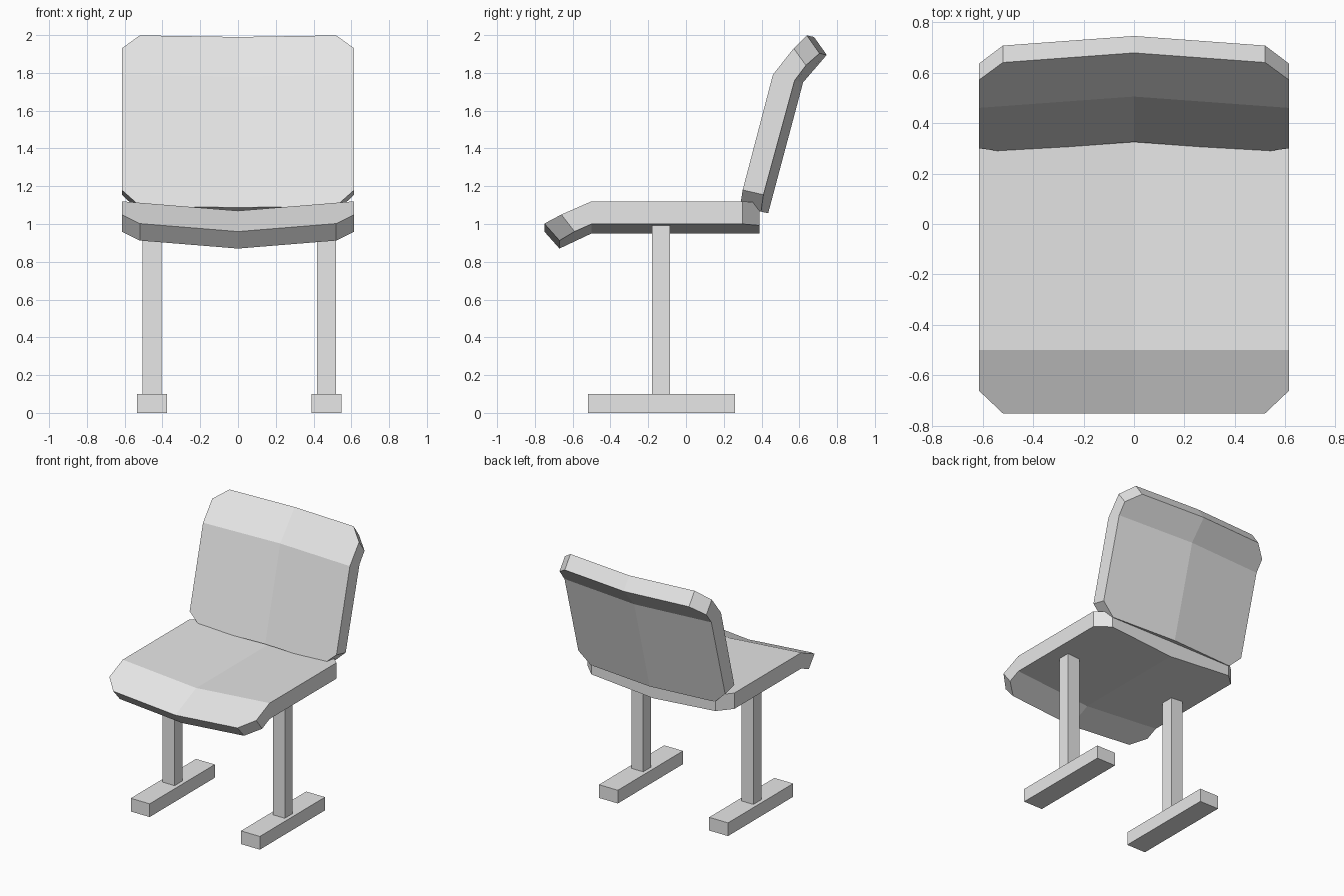
import bpy
import bmesh
from mathutils import Vector

if "Cube" in bpy.data.objects:
    bpy.data.objects.remove(bpy.data.objects["Cube"], do_unlink=True)

# One plain grey for the whole chair
grey = bpy.data.materials.new("light grey")
grey.use_nodes = True
grey.diffuse_color = (0.8, 0.8, 0.8, 1)
grey.node_tree.nodes["Principled BSDF"].inputs["Base Color"].default_value = (0.8, 0.8, 0.8, 1)

HALF = 0.615   # half width of the cushions
CUT = 0.52     # where the corner chamfers begin


def finish(name, bm):
    bmesh.ops.recalc_face_normals(bm, faces=bm.faces)
    mesh = bpy.data.meshes.new(name)
    bm.to_mesh(mesh)
    bm.free()
    mesh.materials.append(grey)
    obj = bpy.data.objects.new(name, mesh)
    bpy.context.collection.objects.link(obj)
    return obj


def cushion(name, upper, lower, sag):
    """Bent slab with a shallow V across its width and chamfered corners.
    Each profile lists (y, z): end, chamfer, bend, chamfer, end."""
    bm = bmesh.new()
    layers = []
    for profile in (upper, lower):
        a, b, c, d, e = profile
        outline = [(0, a), (CUT, a), (HALF, b), (HALF, c),
                   (HALF, d), (CUT, e), (0, e), (0, c)]
        ring = []
        for x, (y, z) in outline:
            drop = Vector((0, *sag)) * (1 - x / HALF)
            ring.append(bm.verts.new(Vector((x, y, z)) + drop))
        # Two panels meeting at the bend
        bm.faces.new([ring[i] for i in (0, 1, 2, 3, 7)])
        bm.faces.new([ring[i] for i in (7, 3, 4, 5, 6)])
        layers.append(ring)
    top, bottom = layers
    for i in range(6):
        bm.faces.new((top[i], top[i + 1], bottom[i + 1], bottom[i]))
    obj = finish(name, bm)
    # Other half
    mirror = obj.modifiers.new("mirror", "MIRROR")
    mirror.use_clip = True
    return obj


def box(name, low, high):
    bm = bmesh.new()
    bmesh.ops.create_cube(bm, size=1)
    low, high = Vector(low), Vector(high)
    bmesh.ops.scale(bm, vec=high - low, verts=bm.verts)
    bmesh.ops.translate(bm, vec=(low + high) / 2, verts=bm.verts)
    return finish(name, bm)


# Seat and backrest
cushion("seat",
        [(-0.75, 1.01), (-0.66, 1.05), (-0.5, 1.12), (0.3, 1.12), (0.39, 1.12)],
        [(-0.67, 0.92), (-0.59, 0.96), (-0.5, 1.0), (0.3, 1.0), (0.39, 1.0)],
        (0, -0.05))
cushion("backrest",
        [(0.28, 1.097), (0.3, 1.18), (0.46, 1.79), (0.57, 1.93), (0.633, 2.0)],
        [(0.39, 1.067), (0.41, 1.155), (0.575, 1.76), (0.635, 1.84), (0.7, 1.905)],
        (0.045, -0.01))

# Posts and floor bars
for side, x in (("right", -0.455), ("left", 0.468)):
    box(side + "_post", (x - 0.05, -0.18, 0.1), (x + 0.05, -0.085, 1.0))
    box(side + "_foot", (x - 0.079, -0.52, 0), (x + 0.079, 0.26, 0.1))
